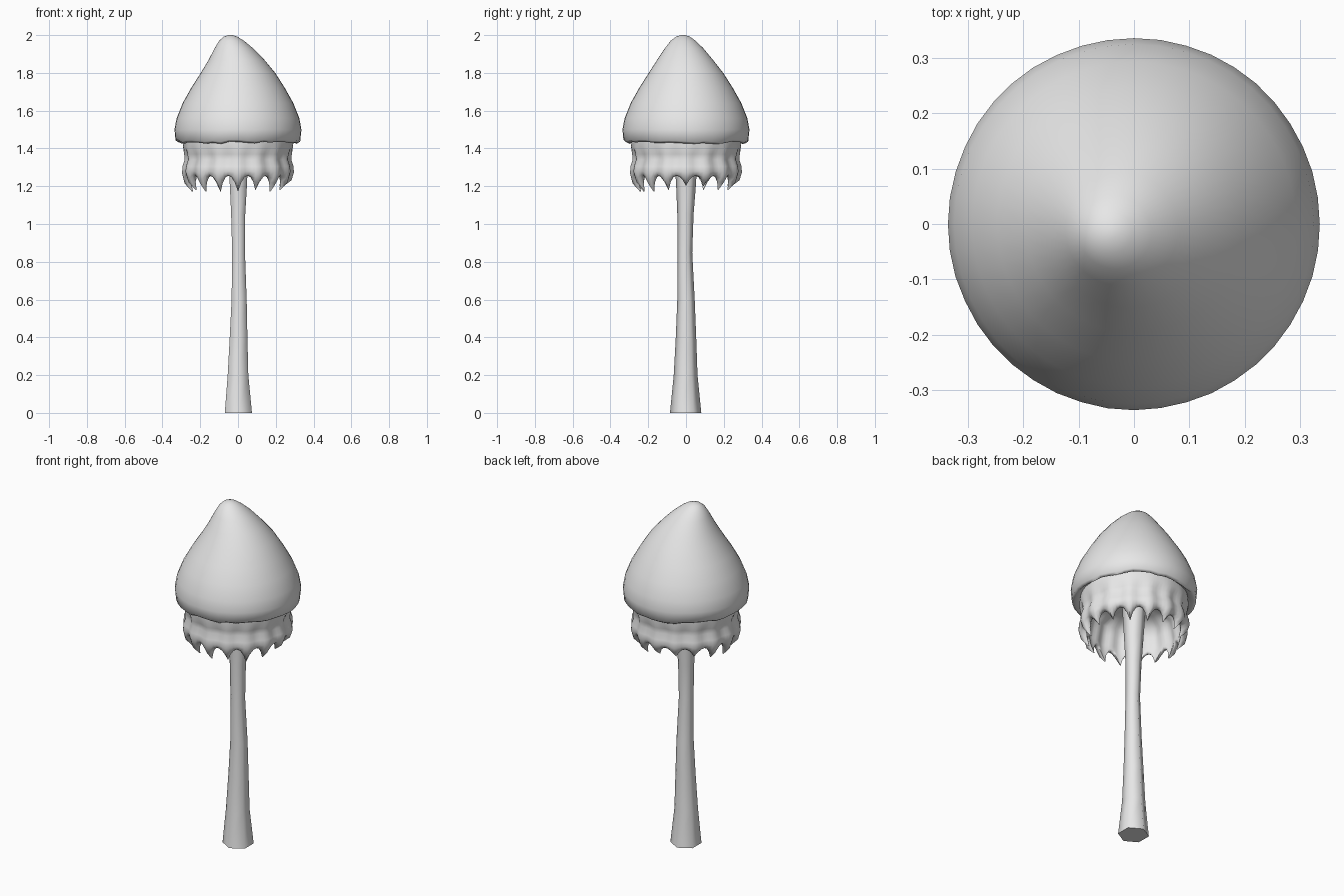
import bpy, math, random

if "Cube" in bpy.data.objects:
    bpy.data.objects.remove(bpy.data.objects["Cube"])
random.seed(4)

mat = bpy.data.materials.new("pale grey")
mat.diffuse_color = (0.8, 0.8, 0.8, 1)
mat.use_nodes = True
mat.node_tree.nodes["Principled BSDF"].inputs["Base Color"].default_value = mat.diffuse_color


def loft(name, rings, close_start=False, close_end=False):
    """Skin a list of equally sized rings of points."""
    n = len(rings[0])
    verts = [p for ring in rings for p in ring]
    faces = []
    for i in range(len(rings) - 1):
        for j in range(n):
            k = (j + 1) % n
            faces.append((i * n + j, i * n + k, (i + 1) * n + k, (i + 1) * n + j))
    if close_start:
        faces.append(tuple(reversed(range(n))))
    if close_end:
        last = (len(rings) - 1) * n
        faces.append(tuple(range(last, last + n)))
    mesh = bpy.data.meshes.new(name)
    mesh.from_pydata(verts, [], faces)
    mesh.materials.append(mat)
    mesh.shade_smooth()
    mesh.set_sharp_from_angle(angle=math.radians(75))
    obj = bpy.data.objects.new(name, mesh)
    bpy.context.collection.objects.link(obj)
    return obj


def circle(cx, cy, z, r, n, turn=0.0):
    return [(cx + r * math.cos(turn + math.tau * j / n),
             cy + r * math.sin(turn + math.tau * j / n), z) for j in range(n)]


# Stem: slightly bent, flared hexagonal tube
stem = [(0.002, -0.002, 0.0, 0.083), (0.0, -0.002, 0.2, 0.063),
        (0.003, 0.0, 0.4, 0.054), (0.006, 0.0, 0.6, 0.046),
        (0.003, -0.006, 0.85, 0.039), (0.001, -0.003, 1.05, 0.043),
        (0.002, 0.0, 1.2, 0.052), (0.0, 0.0, 1.43, 0.066)]
loft("stem", [circle(x, y, z, r, 6, math.pi / 2) for x, y, z, r in stem],
     close_start=True)

# Cap: leaning bell with a wavy lip; columns are (x, y, z, radius, wave)
cap = [(0.0, 0.0, 1.455, 0.25, 0), (0.0, 0.0, 1.45, 0.29, 0.5),
       (0.0, 0.0, 1.43, 0.315, 1), (0.0, 0.0, 1.44, 0.33, 1),
       (0.0, 0.0, 1.50, 0.336, 0.3), (0.0, 0.0, 1.56, 0.325, 0),
       (0.0, 0.0, 1.64, 0.293, 0), (0.0, 0.0, 1.72, 0.248, 0),
       (0.0, 0.0, 1.80, 0.197, 0), (-0.008, -0.005, 1.87, 0.147, 0),
       (-0.022, -0.01, 1.93, 0.102, 0), (-0.034, -0.015, 1.97, 0.066, 0),
       (-0.04, -0.016, 1.992, 0.036, 0), (-0.04, -0.016, 2.0, 0.01, 0)]
SEG = 44
wave = [random.uniform(-0.007, 0.007) for _ in range(SEG)]
rings = []
for x, y, z, r, w in cap:
    ring = circle(x, y, z, r, SEG)
    rings.append([(px * (1 + 0.7 * w * wave[j]), py * (1 + 0.7 * w * wave[j]),
                   pz + w * wave[j]) for j, (px, py, pz) in enumerate(ring)])
loft("cap", rings, close_end=True)

# Skirt: folded hollow veil with hanging pointed teeth
# each row is (radius, z, share of tooth drop, share of inward curl)
TEETH, COLS = 16, 6
shape = [0.0, 0.1, 0.43, 1.0, 0.43, 0.1]
drops = [random.choice([0.055, 0.075, 0.085]) for _ in range(TEETH)]
drops[12] = 0.085
rows = [(0.285, 1.46, 0, 0), (0.291, 1.41, 0, 0), (0.279, 1.37, 0, 0),
        (0.276, 1.34, 0, 0), (0.288, 1.305, 0, 0), (0.290, 1.28, 0.15, 0),
        (0.284, 1.262, 0.55, 0.2), (0.272, 1.256, 1, 1),
        (0.258, 1.256, 1, 0.75), (0.252, 1.266, 0.5, 0.1),
        (0.255, 1.29, 0.1, 0), (0.245, 1.34, 0, 0), (0.235, 1.39, 0, 0),
        (0.17, 1.425, 0, 0), (0.04, 1.435, 0, 0)]
n = TEETH * COLS
rings = []
for r, z, d, curl in rows:
    ring = []
    for j in range(n):
        tooth, c = divmod((j + COLS // 2) % n, COLS)
        a = math.tau * j / n
        s = shape[c]
        fold = 0.006 * math.cos(TEETH * a) if 1.25 < z < 1.4 else 0
        rr = r + fold - 0.035 * curl * s
        ring.append((rr * math.cos(a), rr * math.sin(a),
                     z - drops[tooth] * d * s))
    rings.append(ring)
loft("skirt", rings[::-1])
